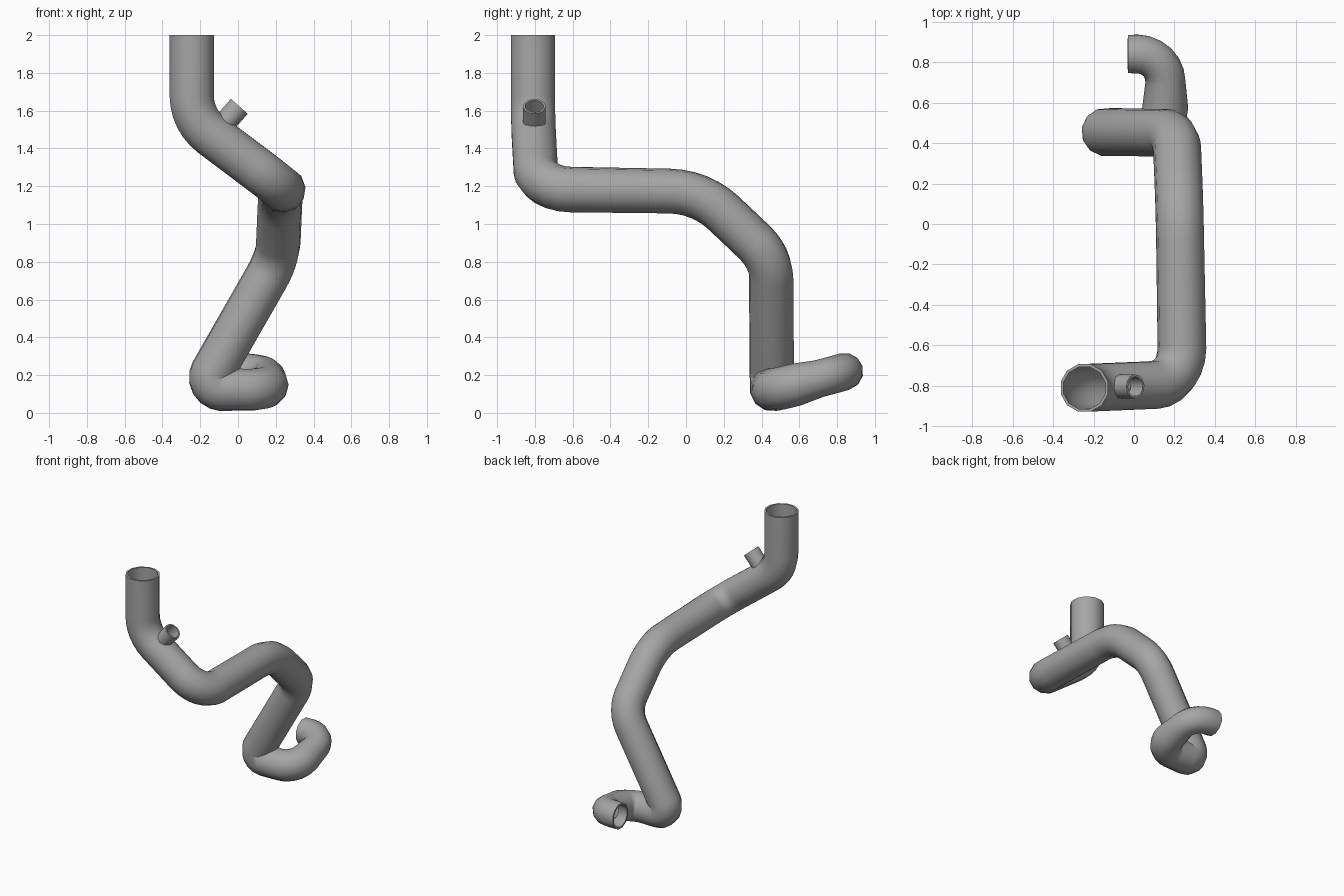
import bpy, bmesh, math
from mathutils import Vector

if "Cube" in bpy.data.objects:
    bpy.data.objects.remove(bpy.data.objects["Cube"])

grey = bpy.data.materials.new("hose_grey")
grey.diffuse_color = (0.38, 0.38, 0.38, 1)
grey.use_nodes = True
grey.node_tree.nodes["Principled BSDF"].inputs["Base Color"].default_value = grey.diffuse_color


def rounded_path(pts, steps=7):
    """Corner points (x, y, z, radius, bend length) -> rounded list of (pos, radius)."""
    out = []
    for i, (x, y, z, r, t) in enumerate(pts):
        p = Vector((x, y, z))
        if t == 0:
            out.append((p, r))
            continue
        u = (Vector(pts[i - 1][:3]) - p).normalized()
        v = (Vector(pts[i + 1][:3]) - p).normalized()
        half = u.angle(v) / 2
        centre = p + (u + v).normalized() * (t / math.cos(half))
        a, b = p + u * t - centre, p + v * t - centre
        ang = a.angle(b)
        for k in range(steps):
            f = k / (steps - 1)
            d = (a * math.sin((1 - f) * ang) + b * math.sin(f * ang)) / math.sin(ang)
            out.append((centre + d, r))
    return out


def tube(name, path, wall, sides=12):
    """Hollow tube swept along the path, open at both ends, with a flat rim."""
    bm = bmesh.new()
    n = len(path)
    tang = []
    for i in range(n):
        a = path[i][0] - path[i - 1][0] if i else Vector()
        b = path[i + 1][0] - path[i][0] if i < n - 1 else Vector()
        tang.append((a.normalized() + b.normalized()).normalized())
    side = tang[0].orthogonal().normalized()
    outer, inner = [], []
    for i, (p, r) in enumerate(path):
        if i:
            side = tang[i - 1].rotation_difference(tang[i]) @ side
        up = tang[i].cross(side)
        for rings, rad in ((outer, r), (inner, r - wall)):
            rings.append([bm.verts.new(p + rad * (side * math.cos(w) + up * math.sin(w)))
                          for w in (2 * math.pi * k / sides for k in range(sides))])
    loops = outer + inner[::-1]
    for i in range(len(loops)):
        a, b = loops[i], loops[(i + 1) % len(loops)]
        for k in range(sides):
            m = (k + 1) % sides
            bm.faces.new((a[k], a[m], b[m], b[k]))
    bmesh.ops.recalc_face_normals(bm, faces=bm.faces)
    me = bpy.data.meshes.new(name)
    bm.to_mesh(me)
    bm.free()
    me.materials.append(grey)
    ob = bpy.data.objects.new(name, me)
    bpy.context.collection.objects.link(ob)
    bpy.context.view_layer.objects.active = ob
    ob.select_set(True)
    bpy.ops.object.shade_smooth_by_angle(angle=math.radians(50))
    ob.select_set(False)


# main hose, from the upright top opening to the narrower lower end
hose = [(-0.245, -0.81, 2.0, 0.121, 0),
        (-0.245, -0.81, 1.55, 0.121, 0.13),
        (0.24, -0.79, 1.185, 0.121, 0.18),
        (0.225, 0.08, 1.172, 0.119, 0.17),
        (0.21, 0.45, 0.82, 0.119, 0.12),
        (-0.185, 0.455, 0.13, 0.119, 0.10),
        (0.155, 0.46, 0.118, 0.113, 0.125),
        (0.155, 0.84, 0.217, 0.099, 0.14),
        (-0.03, 0.84, 0.22, 0.097, 0)]
tube("hose", rounded_path(hose), 0.014)

# small side outlet on the sloping run
outlet = [(Vector((-0.075, -0.803, 1.53)), 0.06), (Vector((0.007, -0.803, 1.623)), 0.06)]
tube("side_outlet", outlet, 0.011)
